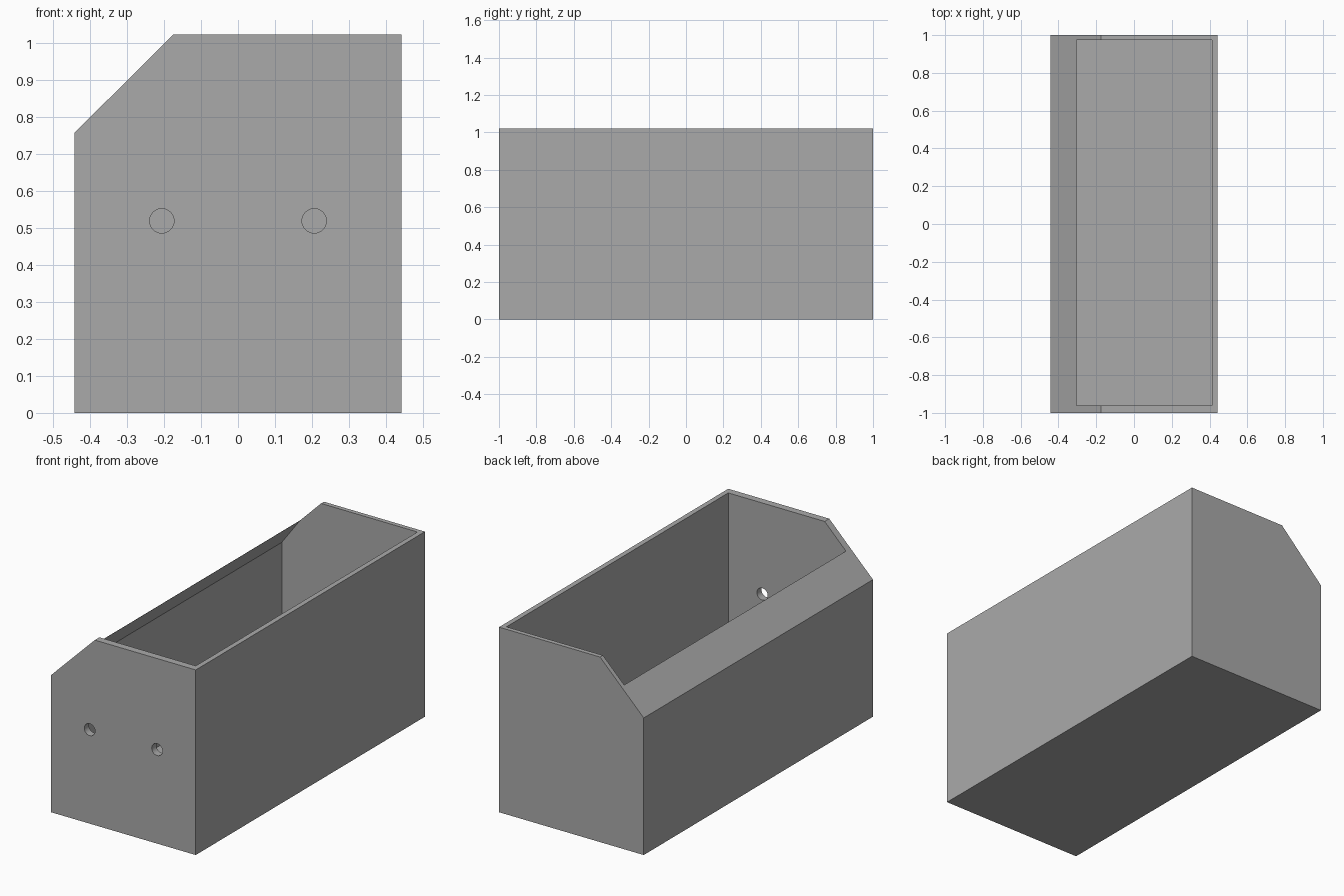
import bpy, bmesh, math
from mathutils import Matrix

cube = bpy.data.objects.get("Cube")
if cube:
    bpy.data.objects.remove(cube, do_unlink=True)

GREY = (0.4, 0.4, 0.4, 1)
mat = bpy.data.materials.new("plain grey")
mat.use_nodes = True
mat.diffuse_color = GREY
mat.node_tree.nodes["Principled BSDF"].inputs["Base Color"].default_value = GREY


def add_object(name, bm):
    bmesh.ops.recalc_face_normals(bm, faces=bm.faces)
    mesh = bpy.data.meshes.new(name)
    bm.to_mesh(mesh)
    bm.free()
    obj = bpy.data.objects.new(name, mesh)
    bpy.context.collection.objects.link(obj)
    mesh.materials.append(mat)
    return obj


def prism(name, profile, y0, y1):
    """Extrude an x-z profile from y0 to y1."""
    bm = bmesh.new()
    face = bm.faces.new([bm.verts.new((x, y0, z)) for x, z in profile])
    new = bmesh.ops.extrude_face_region(bm, geom=[face])["geom"]
    verts = [v for v in new if isinstance(v, bmesh.types.BMVert)]
    bmesh.ops.translate(bm, verts=verts, vec=(0, y1 - y0, 0))
    return add_object(name, bm)


def cut(target, cutter):
    mod = target.modifiers.new("cut", 'BOOLEAN')
    mod.operation = 'DIFFERENCE'
    mod.solver = 'EXACT'
    mod.object = cutter
    bpy.context.view_layer.objects.active = target
    bpy.ops.object.modifier_apply(modifier=mod.name)
    bpy.data.objects.remove(cutter, do_unlink=True)


W, H = 0.442, 1.022
FLOOR = 0.027

# Outer shell with one sloped upper edge
box = prism("open_box", [(-W, 0), (W, 0), (W, H), (-0.175, H), (-W, 0.757)], -1, 1)

# Hollow interior, narrowing under the slope to the open top
cut(box, prism("cavity", [(-0.415, FLOOR), (0.414, FLOOR), (0.414, 1.2), (-0.305, 1.2),
                          (-0.305, 0.892), (-0.415, 0.743)], -0.96, 0.975))

# Two round holes through the front wall
for x in (-0.206, 0.206):
    bm = bmesh.new()
    bmesh.ops.create_cone(bm, cap_ends=True, segments=32, radius1=0.033, radius2=0.033, depth=0.2,
                          matrix=Matrix.Translation((x, -1, 0.519)) @ Matrix.Rotation(math.pi / 2, 4, 'X'))
    cut(box, add_object("hole", bm))

# Smooth the hole walls, keep the box edges sharp
bpy.ops.object.select_all(action='DESELECT')
box.select_set(True)
bpy.context.view_layer.objects.active = box
bpy.ops.object.shade_smooth_by_angle(angle=math.radians(30))
